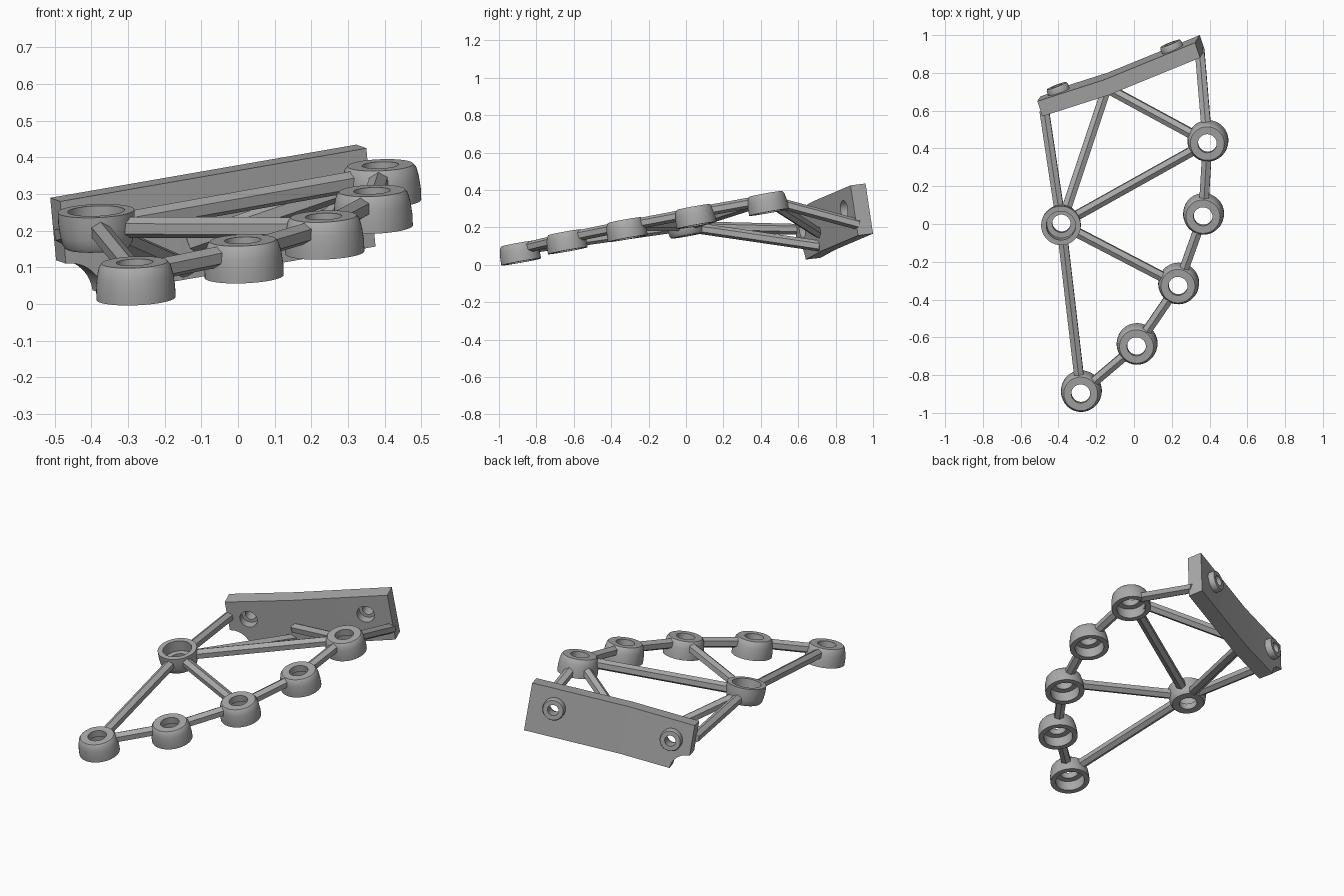
import bpy
import bmesh
from math import tau
from mathutils import Vector, Matrix

old = bpy.data.objects.get("Cube")
if old:
    bpy.data.objects.remove(old, do_unlink=True)

GREY = (0.40, 0.40, 0.40, 1)
metal = bpy.data.materials.new("plain grey")
metal.use_nodes = True
metal.diffuse_color = GREY
metal.node_tree.nodes["Principled BSDF"].inputs["Base Color"].default_value = GREY

UP = Vector((-0.04, -0.18, 1)).normalized()     # normal of the tilted frame


def make(name, bm, smooth=True):
    bmesh.ops.recalc_face_normals(bm, faces=bm.faces)
    mesh = bpy.data.meshes.new(name)
    bm.to_mesh(mesh)
    bm.free()
    mesh.materials.append(metal)
    obj = bpy.data.objects.new(name, mesh)
    bpy.context.collection.objects.link(obj)
    if smooth:
        shade(obj)
    return obj


def shade(obj):
    bpy.ops.object.select_all(action='DESELECT')
    obj.select_set(True)
    bpy.context.view_layer.objects.active = obj
    bpy.ops.object.shade_smooth_by_angle(angle=0.5)


def lathe(name, profile, centre, axis):
    """Spin a closed (radius, height) profile about an axis."""
    bm = bmesh.new()
    verts = [bm.verts.new((r, 0, z)) for r, z in profile]
    edges = [bm.edges.new((v, verts[i - 1])) for i, v in enumerate(verts)]
    bmesh.ops.spin(bm, geom=verts + edges, axis=(0, 0, 1), cent=(0, 0, 0),
                   angle=tau, steps=48, use_merge=True)
    bmesh.ops.remove_doubles(bm, verts=bm.verts, dist=1e-5)
    turn = axis.to_track_quat('Z', 'Y').to_matrix().to_4x4()
    bm.transform(Matrix.Translation(centre) @ turn)
    return make(name, bm)


def rod(name, a, b, radius, sides, up):
    """Straight prism from a to b with one corner pointing up."""
    z = (b - a).normalized()
    x = (up - z * up.dot(z)).normalized()
    y = z.cross(x)
    bm = bmesh.new()
    bmesh.ops.create_cone(bm, cap_ends=True, segments=sides, radius1=radius,
                          radius2=radius, depth=(b - a).length)
    # rotate so a vertex lies on the local x axis
    first = max(bm.verts, key=lambda v: v.co.z).co
    bm.transform(Matrix.Rotation(-Vector((1, 0)).angle_signed(first.xy) * -1, 4, 'Z'))
    frame = Matrix((x, y, z)).transposed().to_4x4()
    bm.transform(Matrix.Translation((a + b) / 2) @ frame)
    return make(name, bm, smooth=sides > 8)


def cut(obj, cutter):
    mod = obj.modifiers.new("cut", 'BOOLEAN')
    mod.operation = 'DIFFERENCE'
    mod.solver = 'EXACT'
    mod.object = cutter
    cutter.hide_render = True
    graph = bpy.context.evaluated_depsgraph_get()
    mesh = bpy.data.meshes.new_from_object(obj.evaluated_get(graph))
    obj.modifiers.clear()
    obj.data = mesh
    bpy.data.objects.remove(cutter, do_unlink=True)


# Rings along the curved edge, hollow underneath
rings = [Vector(p) for p in ((-0.28, -0.89, 0.065), (0.015, -0.64, 0.125),
                             (0.235, -0.32, 0.19), (0.367, 0.048, 0.26),
                             (0.39, 0.435, 0.33))]
hub = Vector((-0.385, 0, 0.205))
cup = [(0.05, 0.05), (0.09, 0.05), (0.098, 0.04), (0.104, 0.015), (0.108, -0.02),
       (0.108, -0.05), (0.08, -0.05), (0.08, 0.012), (0.05, 0.012)]
for i, centre in enumerate(rings):
    lathe(f"ring_{i + 1}", cup, centre, UP)

# Hub is the same cup turned upside down
lathe("hub_ring", [(r * 0.97, -z) for r, z in cup], hub, UP)


# Struts between rings and hub
def strut(name, a, b, trim_a=0.088, trim_b=0.088):
    d = (b - a).normalized()
    rod(name, a + d * trim_a, b - d * trim_b, 0.029, 6, UP)


nodes = [c + UP * 0.018 for c in rings]
for i in range(4):
    strut(f"edge_strut_{i + 1}", nodes[i], nodes[i + 1])
for i in (0, 2, 4):
    strut(f"hub_strut_{i + 1}", hub + UP * 0.005, nodes[i])

# Struts to the mounting plate
strut("plate_strut_left", hub, Vector((-0.475, 0.60, 0.19)), trim_b=0)
strut("plate_strut_middle", hub, Vector((-0.145, 0.72, 0.10)), trim_b=0)
strut("plate_strut_cross", nodes[4], Vector((-0.125, 0.71, 0.17)), trim_b=0)
strut("plate_strut_right", nodes[4], Vector((0.347, 0.925, 0.215)), trim_b=0)

# Mounting plate, slightly bent in the middle
corner = Vector((-0.485, 0.57, 0.28))
along = Vector((0.835, 0.31, 0.145))
back = Vector((-0.027, 0.08, 0.01))
down = Vector((0.025, 0.04, -0.268))
out = along.cross(down).normalized()
if out.y < 0:
    out = -out


def plate_point(s, t, depth=0):
    bend = 0.018 * (s / 0.42 if s < 0.42 else (1 - s) / 0.58)
    return corner + along * s + down * t + back * depth - Vector((0, bend, 0))


bm = bmesh.new()
loops = []
for s in (0, 0.42, 1):
    loops.append([bm.verts.new(plate_point(s, t, d))
                  for t, d in ((0, 0), (0, 1), (1, 1), (1, 0))])
for a, b in zip(loops, loops[1:]):
    for k in range(4):
        bm.faces.new((a[k - 1], a[k], b[k], b[k - 1]))
bm.faces.new(loops[0])
bm.faces.new(loops[-1])
plate = make("mounting_plate", bm, smooth=False)

# Rounded notch in the lower corner
low = plate_point(0, 1)
cut(plate, rod("notch_cutter", low - out * 0.2, low + out * 0.3, 0.1, 48, UP))

# Bolt holes with collars on the back
for name, s in (("left", 0.13), ("right", 0.85)):
    front, rear = plate_point(s, 0.4), plate_point(s, 0.4, 1)
    thick = (rear - front).dot(out)
    cut(plate, rod("bolt_cutter", front - out * 0.1, front + out * 0.2, 0.048, 48, UP))
    collar = [(0.03, thick * 0.6), (0.048, thick * 0.6), (0.048, thick - 0.002),
              (0.06, thick - 0.002), (0.06, thick + 0.025), (0.055, thick + 0.035),
              (0.03, thick + 0.035)]
    lathe(f"bolt_collar_{name}", collar, front, out)
shade(plate)
